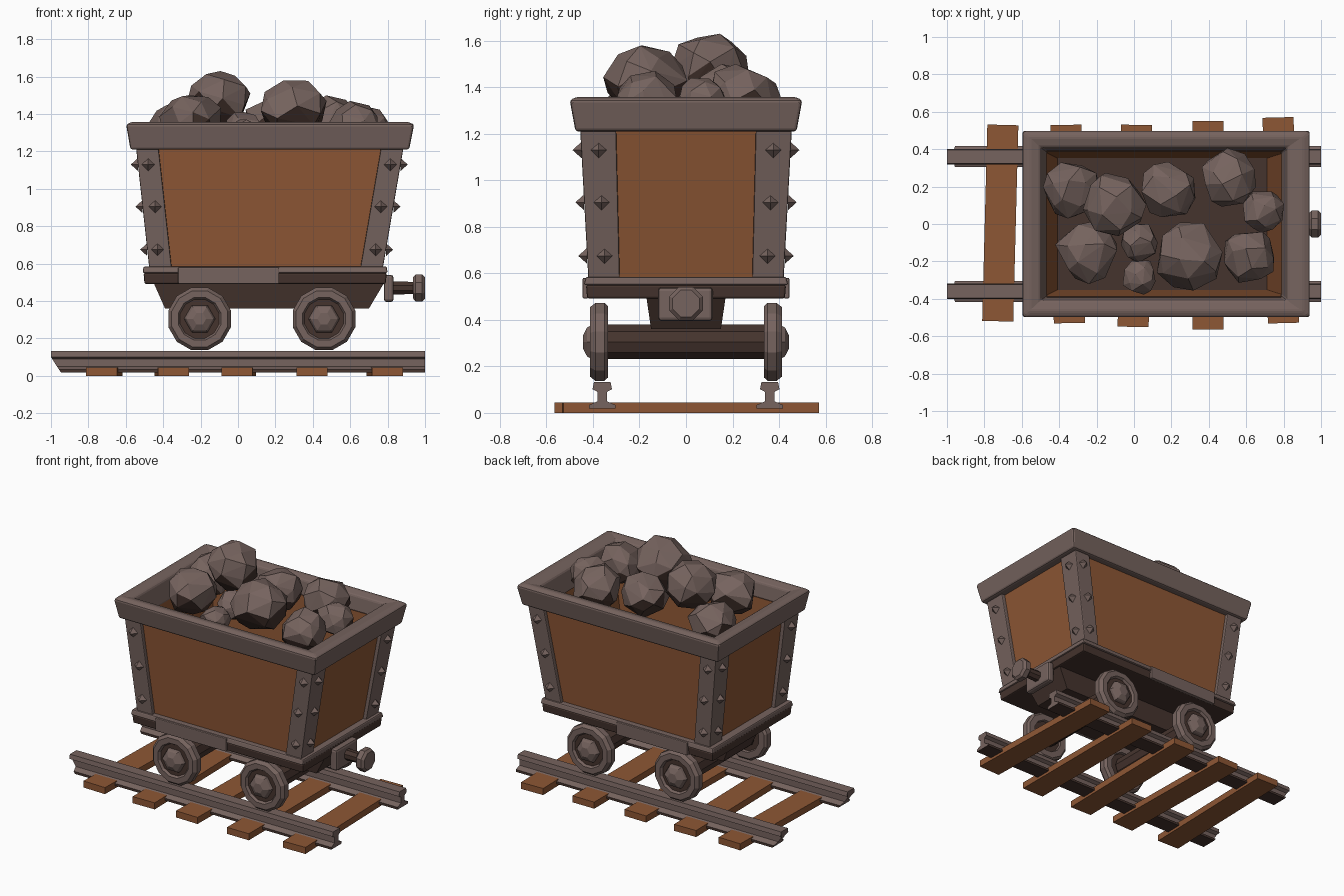
import bpy, bmesh, math, random
from mathutils import Vector, Matrix

if "Cube" in bpy.data.objects:
    bpy.data.objects.remove(bpy.data.objects["Cube"])

random.seed(7)


def material(name, rgb):
    m = bpy.data.materials.new(name)
    m.diffuse_color = (*rgb, 1)
    m.use_nodes = True
    m.node_tree.nodes["Principled BSDF"].inputs["Base Color"].default_value = m.diffuse_color
    return m


GREY = material("worn_metal", (0.18, 0.125, 0.112))
DARK = material("dark_metal", (0.06, 0.034, 0.027))
WOOD = material("brown_wood", (0.27, 0.095, 0.035))


def finish(name, bm, mats, rule=None, bevel=0):
    """Turn a bmesh into an object; rule(face) picks the material slot."""
    bmesh.ops.recalc_face_normals(bm, faces=bm.faces)
    bm.normal_update()
    if rule:
        for f in bm.faces:
            f.material_index = rule(f)
    me = bpy.data.meshes.new(name)
    bm.to_mesh(me)
    bm.free()
    for m in mats:
        me.materials.append(m)
    ob = bpy.data.objects.new(name, me)
    bpy.context.collection.objects.link(ob)
    if bevel:
        mod = ob.modifiers.new("bevel", 'BEVEL')
        mod.width, mod.segments = bevel, 2
    return ob


def hull(name, pts, mats, rule=None, bevel=0):
    bm = bmesh.new()
    for p in pts:
        bm.verts.new(p)
    r = bmesh.ops.convex_hull(bm, input=bm.verts)
    junk = [v for v in bm.verts if not v.link_faces]
    bmesh.ops.delete(bm, geom=junk, context='VERTS')
    bmesh.ops.dissolve_limit(bm, angle_limit=0.02, verts=bm.verts, edges=bm.edges)
    return finish(name, bm, mats, rule, bevel)


def loft(name, rings, mats, rule=None, bevel=0, caps=True, closed=False):
    """Join equal-sized rings of points with quads."""
    bm = bmesh.new()
    vs = [[bm.verts.new(p) for p in r] for r in rings]
    n = len(vs[0])
    pairs = list(zip(vs, vs[1:])) + ([(vs[-1], vs[0])] if closed else [])
    for a, b in pairs:
        for i in range(n):
            j = (i + 1) % n
            bm.faces.new((a[i], a[j], b[j], b[i]))
    if caps and not closed:
        bm.faces.new(vs[0])
        bm.faces.new(vs[-1])
    return finish(name, bm, mats, rule, bevel)


def rect(x0, x1, y, z):
    return [(x0, -y, z), (x1, -y, z), (x1, y, z), (x0, y, z)]


def box(name, x0, x1, y0, y1, z0, z1, mat, bevel=0):
    return hull(name, [(x, y, z) for x in (x0, x1) for y in (y0, y1) for z in (z0, z1)],
                [mat], bevel=bevel)


def lathe(name, prof, n, mats, centre, axis, rule=None):
    """prof = (radius, distance along axis); axis is '+y', '-y' or 'x'."""
    rings = []
    for r, d in prof:
        ring = []
        for i in range(n):
            a = 2 * math.pi * (i + 0.5) / n
            u, w = r * math.sin(a), r * math.cos(a)
            p = (d, u, w) if axis == 'x' else (u, d if axis == '+y' else -d, w)
            ring.append(Vector(centre) + Vector(p))
        rings.append(ring)
    return loft(name, rings, mats, rule)


# Sleepers
for i, (x, y0, y1, rot) in enumerate([(-0.715, -0.52, 0.53, -1.5), (-0.355, -0.53, 0.53, 1),
                                      (0.005, -0.55, 0.53, -1), (0.395, -0.565, 0.55, 0),
                                      (0.785, -0.53, 0.57, 1.5)]):
    o = box(f"sleeper_{i}", -0.083, 0.083, y0, y1, 0.0, 0.045, WOOD)
    o.data.transform(Matrix.Translation((x, 0, 0)) @ Matrix.Rotation(math.radians(rot), 4, 'Z'))

# Rails: half of an I-shaped section, mirrored, with slanted left end
half = [(0.056, 0.018), (0.056, 0.034), (0.02, 0.05), (0.02, 0.09), (0.042, 0.102), (0.036, 0.132)]
section = half + [(-a, b) for a, b in reversed(half)]
for s in (-1, 1):
    left = [(-0.935 - 0.065 * min(1, z / 0.1), 0.36 * s + y, z) for y, z in section]
    right = [(1.0, 0.36 * s + y, z) for y, z in section]
    loft(f"rail_{s}", [left, right], [GREY, DARK],
         lambda f: 1 if f.calc_center_median().z < 0.036 else 0)

# Wheels, hubs and axles
for x in (-0.205, 0.46):
    lathe("axle", [(0.078, -0.34), (0.078, 0.34)], 10, [DARK], (x, 0, 0.305), '+y')
    for s, ax in ((-1, '-y'), (1, '+y')):
        c = (x, 0, 0.305)
        lathe("wheel", [(0.11, 0.35), (0.115, 0.335), (0.158, 0.335), (0.173, 0.35), (0.173, 0.39),
                        (0.155, 0.412), (0.118, 0.412), (0.108, 0.396)], 12, [GREY, DARK], c, ax,
              lambda f: 1 if len(f.verts) > 4 else 0)
        lathe("hub", [(0.085, 0.39), (0.08, 0.412), (0.072, 0.425), (0.035, 0.442)], 6,
              [GREY], c, ax)

# Underframe beam and platform
hull("underframe", rect(-0.39, 0.70, 0.15, 0.36) + rect(-0.45, 0.78, 0.17, 0.495), [DARK])
hull("platform_base", rect(-0.50, 0.79, 0.425, 0.492) + rect(-0.505, 0.795, 0.43, 0.55), [DARK], bevel=0.008)
hull("platform_top", rect(-0.51, 0.80, 0.44, 0.55) + rect(-0.505, 0.795, 0.43, 0.585), [GREY], bevel=0.008)
for s in (-1, 1):
    box("platform_plate", -0.32, 0.22, 0.42 * s, 0.444 * s, 0.492, 0.58, GREY, 0.005)

# Coupler
box("coupler_plate", 0.78, 0.832, -0.12, 0.115, 0.395, 0.54, GREY, 0.015)
lathe("coupler_shaft", [(0.038, 0.82), (0.035, 0.95)], 8, [DARK], (0, 0, 0.47), 'x')
lathe("coupler_head", [(0.06, 0.935), (0.078, 0.95), (0.078, 0.985), (0.062, 1.0)], 8,
      [GREY], (0, 0, 0.47), 'x')


# Tub: tapered limits at a height, pulled in by an inset
def limits(z, inset=0.0):
    t = (z - 0.58) / 0.64
    return -0.475 - 0.07 * t + inset, 0.775 + 0.11 * t - inset, 0.42 + 0.035 * t - inset


def ring(z, inset):
    return rect(*limits(z, inset), z)


loft("tub_panels", [ring(0.58, 0.025), ring(1.25, 0.025), ring(1.25, 0.07), ring(0.62, 0.07)],
     [WOOD, DARK], lambda f: 1 if abs(f.normal.z) > 0.9 else 0)

# Corner posts: L-shaped section following the taper, with pyramid studs
for sx in (-1, 1):
    for sy in (-1, 1):
        rings = []
        for z in (0.575, 1.23):
            x0, x1, y = limits(z)
            X, Y = (x1 if sx > 0 else x0), y * sy
            w, h, t = 0.12, 0.135 + 0.02 * (z > 1), 0.045
            rings.append([(X - sx * a, Y - sy * b, z) for a, b in
                          ((0, 0), (w, 0), (w, t), (t, t), (t, h), (0, h))])
        loft("corner_post", rings, [GREY], bevel=0.006)
        for k, z in enumerate((0.675, 0.905, 1.13)):
            x0, x1, y = limits(z)
            X, Y, r = (x1 if sx > 0 else x0), y * sy, 0.034
            cx, cy = X - sx * (0.055 + 0.012 * (k % 2)), Y - sy * 0.075
            hull("stud_long_side", [(cx + r, Y, z), (cx - r, Y, z), (cx, Y, z + r), (cx, Y, z - r),
                                    (cx, Y + sy * 0.038, z)], [GREY])
            hull("stud_end", [(X, cy + r, z), (X, cy - r, z), (X, cy, z + r), (X, cy, z - r),
                              (X + sx * 0.038, cy, z)], [GREY])

# Rim around the top
loft("rim", [rect(-0.575, 0.915, 0.475, 1.21), rect(-0.598, 0.942, 0.50, 1.345),
             rect(-0.56, 0.90, 0.465, 1.36), rect(-0.50, 0.82, 0.41, 1.345),
             rect(-0.465, 0.785, 0.385, 1.21)], [GREY], bevel=0.012, closed=True)

# Ore load: faceted boulders, dark on their undersides (x, y, radius, top height)
rocks = [(-0.34, 0.19, 0.155, 1.46), (-0.11, 0.10, 0.175, 1.63), (0.19, 0.18, 0.155, 1.50),
         (0.51, 0.24, 0.16, 1.50), (0.69, 0.07, 0.12, 1.44), (-0.25, -0.15, 0.165, 1.50),
         (0.03, -0.10, 0.105, 1.41), (0.03, -0.28, 0.095, 1.37), (0.29, -0.17, 0.185, 1.58),
         (0.62, -0.17, 0.15, 1.47)]
for i, (x, y, r, top) in enumerate(rocks):
    pts, n = [], 26
    spin = random.random() * 6
    for k in range(n):
        h = 1 - 2 * (k + 0.5) / n
        a = k * 2.39996 + spin + random.uniform(-0.3, 0.3)
        q = math.sqrt(1 - h * h)
        s = r * random.uniform(0.93, 1.08)
        pts.append(Vector((q * math.cos(a) * s, q * math.sin(a) * s, h * s * 0.9)))
    lift = top - max(p.z for p in pts)
    pts = [p + Vector((x, y, lift)) for p in pts]
    hull(f"rock_{i}", pts, [GREY, DARK],
         lambda f: 1 if f.normal.z < -0.15 + random.uniform(-0.1, 0.15) else 0)
